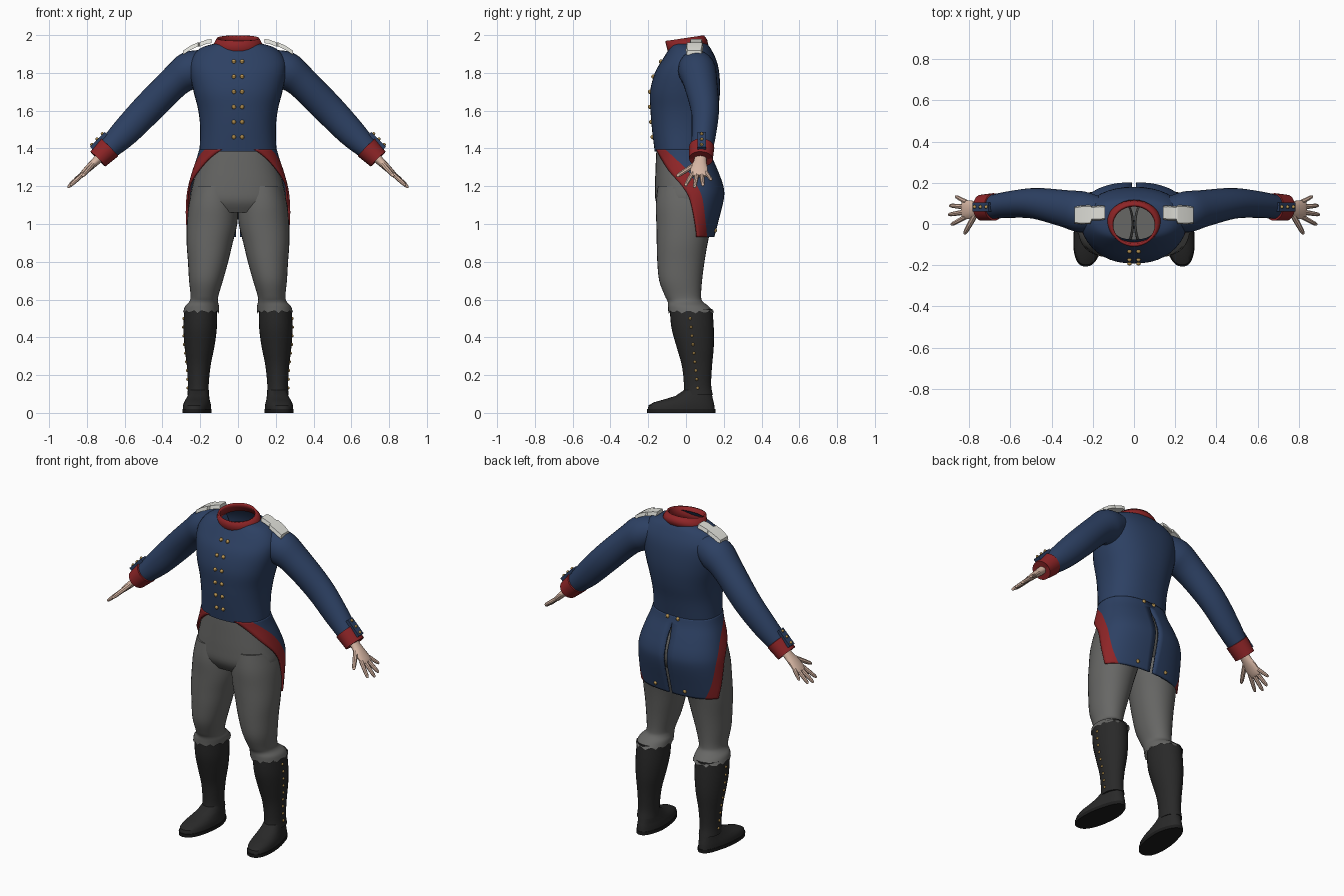
import bpy, bmesh, math
from mathutils import Vector

if "Cube" in bpy.data.objects:
    bpy.data.objects.remove(bpy.data.objects["Cube"])

def mat(name, r, g, b):
    m = bpy.data.materials.new(name)
    m.diffuse_color = (r, g, b, 1)
    m.use_nodes = True
    m.node_tree.nodes["Principled BSDF"].inputs["Base Color"].default_value = m.diffuse_color
    return m

BLUE = mat("navy_cloth", .026, .052, .125)
RED = mat("red_trim", .27, .018, .020)
GREY = mat("grey_cloth", .135, .135, .13)
BLACK = mat("boot_leather", .022, .022, .022)
SOLE = mat("sole_black", .012, .012, .012)
SKIN = mat("skin", .68, .47, .37)
GOLD = mat("brass", .50, .31, .09)
WHITE = mat("white_cloth", .75, .75, .70)

def finish(name, bm, mats, mirror=False, solid=0, angle=40):
    bmesh.ops.recalc_face_normals(bm, faces=bm.faces)
    me = bpy.data.meshes.new(name)
    bm.to_mesh(me)
    bm.free()
    for m in mats:
        me.materials.append(m)
    for p in me.polygons:
        p.use_smooth = True
    me.set_sharp_from_angle(angle=math.radians(angle))
    ob = bpy.data.objects.new(name, me)
    bpy.context.collection.objects.link(ob)
    if solid:
        s = ob.modifiers.new("thickness", 'SOLIDIFY')
        s.thickness, s.offset = solid, -1
    if mirror:
        ob.modifiers.new("mirror", 'MIRROR')
    return ob

def dense(rows, n=4):
    """Catmull-Rom interpolation of parameter rows."""
    out = []
    for i in range(len(rows) - 1):
        a, b, c, d = (rows[max(i-1, 0)], rows[i], rows[i+1], rows[min(i+2, len(rows)-1)])
        for k in range(n):
            t = k / n
            out.append([.5 * (2*q + (r-p)*t + (2*p-5*q+4*r-s)*t*t + (3*q-p-3*r+s)*t**3)
                        for p, q, r, s in zip(a, b, c, d)])
    return out + [list(rows[-1])]

def at(rows, z):
    """Linear look-up of a row at height z (rows run downwards)."""
    for a, b in zip(rows, rows[1:]):
        if a[0] >= z >= b[0]:
            t = (a[0] - z) / (a[0] - b[0])
            return [p + (q - p) * t for p, q in zip(a, b)]

def loft(bm, rings, cap0=True, cap1=True):
    vs = [[bm.verts.new(p) for p in r] for r in rings]
    n = len(vs[0])
    for a, b in zip(vs, vs[1:]):
        for i in range(n):
            bm.faces.new((a[i], a[(i+1) % n], b[(i+1) % n], b[i]))
    if cap0:
        bm.faces.new(vs[0])
    if cap1:
        bm.faces.new(vs[-1])

def sp(v, e):
    return math.copysign(abs(v) ** e, v)

def ring(z, x0, x1, f, b, n=32, e=.87):
    """Horizontal rounded outline between x0..x1 and f..b."""
    cx, cy, rx, ry = (x0+x1)/2, (f+b)/2, (x1-x0)/2, (b-f)/2
    return [Vector((cx + rx*sp(math.sin(2*math.pi*i/n), e),
                    cy + ry*sp(math.cos(2*math.pi*i/n), e), z)) for i in range(n)]

def tube(bm, rows, n=16, cap0=True):
    """Tube along rows of x, y, z, half thickness, half width in y."""
    rings = []
    for i, r in enumerate(rows):
        d = Vector(rows[min(i+1, len(rows)-1)][:3]) - Vector(rows[max(i-1, 0)][:3])
        up = Vector((-d.z, 0, d.x)).normalized()
        side = d.normalized().cross(up)
        rings.append([Vector(r[:3]) + up*r[3]*math.cos(2*math.pi*k/n)
                      + side*r[4]*math.sin(2*math.pi*k/n) for k in range(n)])
    loft(bm, rings, cap0)

def buttons(name, points, r):
    bm = bmesh.new()
    for p in points:
        s = bmesh.ops.create_uvsphere(bm, u_segments=8, v_segments=6, radius=r)
        bmesh.ops.translate(bm, verts=s["verts"], vec=p)
    finish(name, bm, [GOLD], mirror=True)

# jacket body: z, half width, front, back
TORSO = [(1.955, .125, -.075, .11), (1.93, .20, -.088, .13), (1.87, .25, -.125, .16),
         (1.8, .255, -.165, .176), (1.7, .235, -.19, .18), (1.6, .21, -.188, .168),
         (1.5, .20, -.18, .145), (1.385, .204, -.166, .125), (1.387, .18, -.14, .10)]
bm = bmesh.new()
rows = dense(TORSO[:-1]) + [TORSO[-1]]
loft(bm, [ring(z, -w, w, f, b, 40) for z, w, f, b in rows], False, False)
finish("jacket_body", bm, [BLUE])

# standing collar, tilted forward
bm = bmesh.new()
rings = []
for z, w, f, b, k in [(1.915, .135, -.092, .118, .28), (1.95, .13, -.10, .112, .24),
                      (1.985, .112, -.11, .095, .15)]:
    r = ring(z, -w, w, f, b, 32, 1)
    for p in r:
        p.z += k * p.y
    rings.append(r)
loft(bm, rings, False, False)
finish("collar", bm, [RED], solid=.013)

# coat tails: z, half width, front, back, leading edge y, trim inner y
TAIL = [(1.395, .206, -.167, .127, -.16, -.11), (1.35, .218, -.166, .140, -.135, -.06),
        (1.28, .242, -.167, .170, -.09, .01), (1.2, .264, -.167, .198, -.02, .06),
        (1.13, .274, -.166, .20, .02, .088), (1.0, .281, -.163, .168, .05, .105),
        (.93, .281, -.163, .150, .06, .112)]
E = .85
def tail_point(row, t):
    z, w, f, b = row[:4]
    return Vector((w*sp(math.sin(t), E), (f+b)/2 + (b-f)/2*sp(math.cos(t), E), z))
def tail_angle(row, y):
    c = (y - (row[2]+row[3])/2) / ((row[3]-row[2])/2)
    return math.acos(max(-1, min(1, sp(c, 1/E))))
bm = bmesh.new()
grid = []
for row in dense(TAIL):
    gap = .011 * max(0, min(1, (1.36 - row[0]) / .08))
    t0 = math.asin((gap / row[1]) ** (1/E))
    t1, t2 = tail_angle(row, row[5]), tail_angle(row, row[4])
    ts = [t0 + (t1-t0)*i/12 for i in range(13)] + [t1 + (t2-t1)*i/4 for i in range(1, 5)]
    grid.append([bm.verts.new(tail_point(row, t)) for t in ts])
for a, b in zip(grid, grid[1:]):
    for i in range(16):
        bm.faces.new((a[i], b[i], b[i+1], a[i+1])).material_index = int(i >= 12)
finish("coat_tails", bm, [BLUE, RED], mirror=True, solid=.01)

# trousers: pelvis, then legs as z, inner x, outer x, front, back
PELVIS = [(1.45, .185, -.15, .10), (1.385, .192, -.157, .108), (1.3, .215, -.161, .14),
          (1.2, .243, -.164, .175), (1.12, .252, -.16, .165), (1.06, .20, -.125, .12)]
bm = bmesh.new()
loft(bm, [ring(z, -w, w, f, b) for z, w, f, b in dense(PELVIS)], False)
finish("trouser_seat", bm, [GREY])
LEG = [(1.2, .01, .238, -.15, .155), (1.1, .0, .261, -.16, .162), (1.0, .004, .27, -.157, .138),
       (.9, .028, .272, -.155, .115), (.8, .052, .265, -.152, .098), (.7, .08, .259, -.142, .085),
       (.62, .104, .251, -.112, .08), (.59, .106, .257, -.097, .088),
       (.565, .101, .28, -.095, .12), (.535, .10, .29, -.094, .147)]
bm = bmesh.new()
rings = [ring(*r, 32, .95) for r in dense(LEG)]
for i, p in enumerate(rings[-1]):
    p.z += .009 * math.sin(i * 2.4)
loft(bm, rings, True, False)
finish("trouser_legs", bm, [GREY], mirror=True)

# boots
BOOT = [(.55, .112, .284, -.086, .14), (.45, .112, .289, -.077, .147), (.35, .125, .283, -.05, .147),
        (.25, .145, .271, -.022, .138), (.15, .155, .265, -.011, .133), (.095, .153, .268, -.014, .142)]
bm = bmesh.new()
loft(bm, [ring(*r, 28, 1) for r in dense(BOOT)])
finish("boot_shafts", bm, [BLACK], mirror=True)

def foot(name, rows, m):
    bm = bmesh.new()
    rings = [ring(*r, 32, .85) for r in rows]
    for r in rings:
        for p in r:  # toes turn slightly outwards, heel is narrower
            p.x = .212 + (p.x - .212) * (1 - max(0, p.y) * 1.2) - .10 * min(p.y, .05)
    loft(bm, rings)
    finish(name, bm, [m], mirror=True)
foot("shoes", [(.018, .142, .286, -.203, .152), (.04, .142, .286, -.198, .15), (.056, .146, .282, -.17, .147),
               (.07, .15, .277, -.12, .143), (.09, .154, .27, -.055, .139), (.12, .16, .263, -.012, .132)], BLACK)
foot("soles", [(0, .139, .289, -.206, .155), (.02, .139, .289, -.207, .155)], SOLE)

# sleeves: x, y, z, half thickness, half width
ARM = [(.16, .05, 1.85, .075, .08), (.25, .058, 1.815, .10, .10), (.335, .075, 1.753, .086, .09),
       (.48, .10, 1.608, .083, .075), (.60, .095, 1.483, .075, .065), (.69, .083, 1.395, .058, .058),
       (.715, .081, 1.37, .052, .054)]
bm = bmesh.new()
tube(bm, dense(ARM), 24)
finish("sleeves", bm, [BLUE], mirror=True)

# cuffs
bm = bmesh.new()
tube(bm, [(.678, .083, 1.408, .055, .055), (.68, .083, 1.406, .066, .067),
          (.742, .079, 1.344, .056, .063), (.738, .079, 1.348, .035, .045)], 24)
finish("cuffs", bm, [RED], mirror=True)

# cuff tabs and their buttons
D, UP = Vector((.70, 0, -.714)), Vector((.714, 0, .70))
base = Vector((.70, .083, 1.39)) + UP * .064
bm = bmesh.new()
loft(bm, [[base + D*s + UP*h + Vector((0, y, 0))
           for y, h in ((-.022, -.012), (.022, -.012), (.022, .008), (-.022, .008))] for s in (-.065, .045)])
finish("cuff_tabs", bm, [BLUE], mirror=True)
buttons("cuff_buttons", [base + D*s + UP*.01 for s in (-.05, -.01, .03)], .009)

# hands
bm = bmesh.new()
tube(bm, dense([(.72, .078, 1.365, .026, .032), (.755, .075, 1.33, .022, .034),
                (.79, .070, 1.297, .019, .045), (.825, .070, 1.262, .014, .046),
                (.834, .070, 1.253, .008, .042)], 3), 14)
for a, b, r in [((.815, .107, 1.272), (.868, .135, 1.232), .0105), ((.822, .083, 1.265), (.896, .09, 1.202), .0115),
                ((.822, .058, 1.265), (.902, .045, 1.192), .0115), ((.815, .036, 1.27), (.888, -.004, 1.202), .0115),
                ((.768, .05, 1.316), (.824, -.05, 1.252), .013)]:
    a, b = Vector(a), Vector(b)
    tube(bm, [(*a.lerp(b, t), r*k, r*k) for t, k in ((0, 1.1), (.5, 1), (.85, .85), (.97, .55), (1, .2))], 8)
finish("hands", bm, [SKIN], mirror=True)

# shoulder straps: x, z, front y, back y
bm = bmesh.new()
loft(bm, [[Vector(p) for p in ((x, f, z-.022), (x, b, z-.022), (x, b-.006, z), (x, f+.006, z))]
          for x, z, f, b in [(.14, 1.98, .022, .088), (.165, 1.976, .018, .09), (.205, 1.961, .018, .086),
                             (.212, 1.962, .0, .092), (.255, 1.942, -.002, .09), (.29, 1.918, .002, .084)]])
finish("shoulder_straps", bm, [WHITE], mirror=True, angle=30)

# brass buttons
front = []
for z in (1.86, 1.78, 1.70, 1.62, 1.54, 1.46):
    front.append(Vector((.022, at(dense(TORSO[:-1]), z)[2] - .001, z)))
buttons("front_buttons", front, .0115)
rear = []
for x, z in ((.035, 1.385), (.10, .965)):
    row = at(dense(TAIL), z)
    rear.append(tail_point(row, math.asin((x / row[1]) ** (1/E))))
buttons("tail_buttons", rear, .0115)
side = []
for i in range(9):
    z, y = .50 - .046*i, .022 + .005*i
    _, x0, x1, f, b = at(dense(BOOT), z)
    k = (y - (f+b)/2) / ((b-f)/2)
    side.append(Vector(((x0+x1)/2 + (x1-x0)/2*math.sqrt(1 - k*k), y, z)))
buttons("boot_buttons", side, .008)
